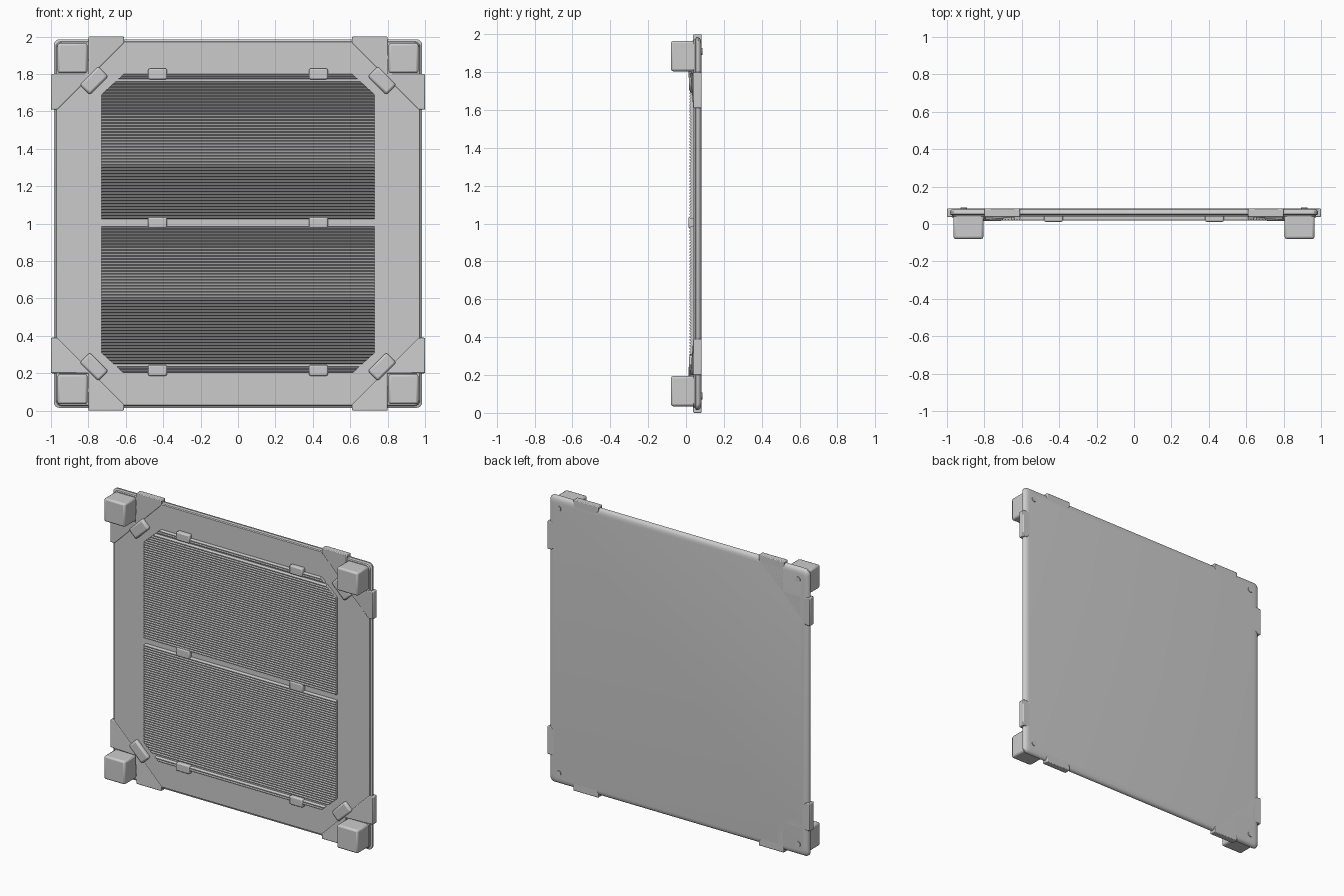
import bpy, bmesh, math
from mathutils import Matrix, Vector

if "Cube" in bpy.data.objects:
    bpy.data.objects.remove(bpy.data.objects["Cube"])


def finish(name, bm, bevel=0.0, segments=2, smooth=True):
    bmesh.ops.recalc_face_normals(bm, faces=bm.faces)
    me = bpy.data.meshes.new(name)
    bm.to_mesh(me)
    bm.free()
    ob = bpy.data.objects.new(name, me)
    bpy.context.collection.objects.link(ob)
    bpy.ops.object.select_all(action='DESELECT')
    ob.select_set(True)
    bpy.context.view_layer.objects.active = ob
    if smooth:
        bpy.ops.object.shade_smooth_by_angle(angle=math.radians(35))
    if bevel:
        mod = ob.modifiers.new("bevel", 'BEVEL')
        mod.width = bevel
        mod.segments = segments
        mod.limit_method = 'ANGLE'
    return ob


def loft(name, rings, **kw):
    # skins a list of closed rings and caps both ends
    bm = bmesh.new()
    vs = [[bm.verts.new(p) for p in r] for r in rings]
    n = len(rings[0])
    for a, b in zip(vs, vs[1:]):
        for i in range(n):
            j = (i + 1) % n
            bm.faces.new((a[i], a[j], b[j], b[i]))
    bm.faces.new(vs[0])
    bm.faces.new(vs[-1])
    return finish(name, bm, **kw)


def box(name, x, y, z, angle=0, bevel=0.008):
    # axis ranges, optionally turned about the y axis through the centre
    c = Vector([(a + b) / 2 for a, b in (x, y, z)])
    s = [b - a for a, b in (x, y, z)]
    bm = bmesh.new()
    m = Matrix.Translation(c) @ Matrix.Rotation(angle, 4, 'Y') @ Matrix.Diagonal((*s, 1))
    bmesh.ops.create_cube(bm, size=1, matrix=m)
    return finish(name, bm, bevel)


def rounded_square(half, y, r=0.03, steps=4):
    pts = []
    for q in range(4):
        mid = math.pi / 4 + q * math.pi / 2
        cx = math.copysign(half - r, math.cos(mid))
        cz = math.copysign(half - r, math.sin(mid))
        for k in range(steps + 1):
            a = q * math.pi / 2 + k * math.pi / 2 / steps
            pts.append((cx + r * math.cos(a), y, 1 + cz + r * math.sin(a)))
    return pts


# Panel with front lip and rounded back edge
profile = [(0.97, 0.04), (0.974, 0.048), (0.985, 0.053), (0.985, 0.064),
           (0.979, 0.074), (0.967, 0.080), (0.95, 0.082)]
loft("panel", [rounded_square(h, y) for h, y in profile])


# Ribbed screens, trimmed to an octagon outline
def half_width(z):
    return 0.73 - max(0, abs(z - 1) - 0.69) * 1.09


def ribs(name, z0, z1, count):
    rings = []
    pitch = (z1 - z0) / count
    for i in range(count):
        for f, y in ((0, 0.027), (0.3, 0.018), (0.7, 0.018)):
            z = z0 + (i + f) * pitch
            w = half_width(z)
            rings.append([(-w, y, z), (w, y, z), (w, 0.042, z), (-w, 0.042, z)])
    w = half_width(z1)
    rings.append([(-w, 0.027, z1), (w, 0.027, z1), (w, 0.042, z1), (-w, 0.042, z1)])
    loft(name, rings, smooth=False)


ribs("lower_screen", 0.25, 0.985, 46)
ribs("upper_screen", 1.025, 1.76, 46)
ribs("lower_end_ribs", 0.205, 0.235, 2)
ribs("upper_end_ribs", 1.772, 1.80, 2)

# Screen clips
for x in (-0.43, 0.43):
    for z in (0.215, 1.005, 1.80):
        box("screen_clip", (x - 0.05, x + 0.05), (0.012, 0.05), (z - 0.029, z + 0.029))

# Corner fittings
BRACKET = [(1.0, 0.61), (0.965, 0.61), (0.61, 0.965), (0.61, 1.0),
           (0.80, 1.0), (0.80, 0.80), (1.0, 0.80)]
for sx in (-1, 1):
    for sz in (-1, 1):
        # block foot
        z = sorted((1 + sz * 0.805, 1 + sz * 0.965))
        x = sorted((sx * 0.805, sx * 0.965))
        box("corner_block", x, (-0.08, 0.055), z, bevel=0.012)
        # bracket wings, tilted forward toward the middle
        rings = []
        for front in (True, False):
            ring = []
            for a, b in BRACKET:
                near = max(a, b) < 0.9
                y = (0.024 if near else 0.038) if front else 0.082
                ring.append((sx * a, y, 1 + sz * b))
            rings.append(ring)
        loft("corner_bracket", rings, bevel=0.005)
        # diagonal clip
        cx, cz = sx * 0.77, 1 + sz * 0.765
        box("corner_clip", (cx - 0.07, cx + 0.07), (0.017, 0.06), (cz - 0.038, cz + 0.038),
            angle=sx * sz * math.pi / 4, bevel=0.012)
        # bolt on the back
        bm = bmesh.new()
        m = Matrix.Translation((sx * 0.91, 0.080, 1 + sz * 0.91)) @ Matrix.Rotation(math.pi / 2, 4, 'X')
        bmesh.ops.create_cone(bm, cap_ends=True, segments=16, radius1=0.018,
                              radius2=0.018, depth=0.014, matrix=m)
        finish("back_bolt", bm)
